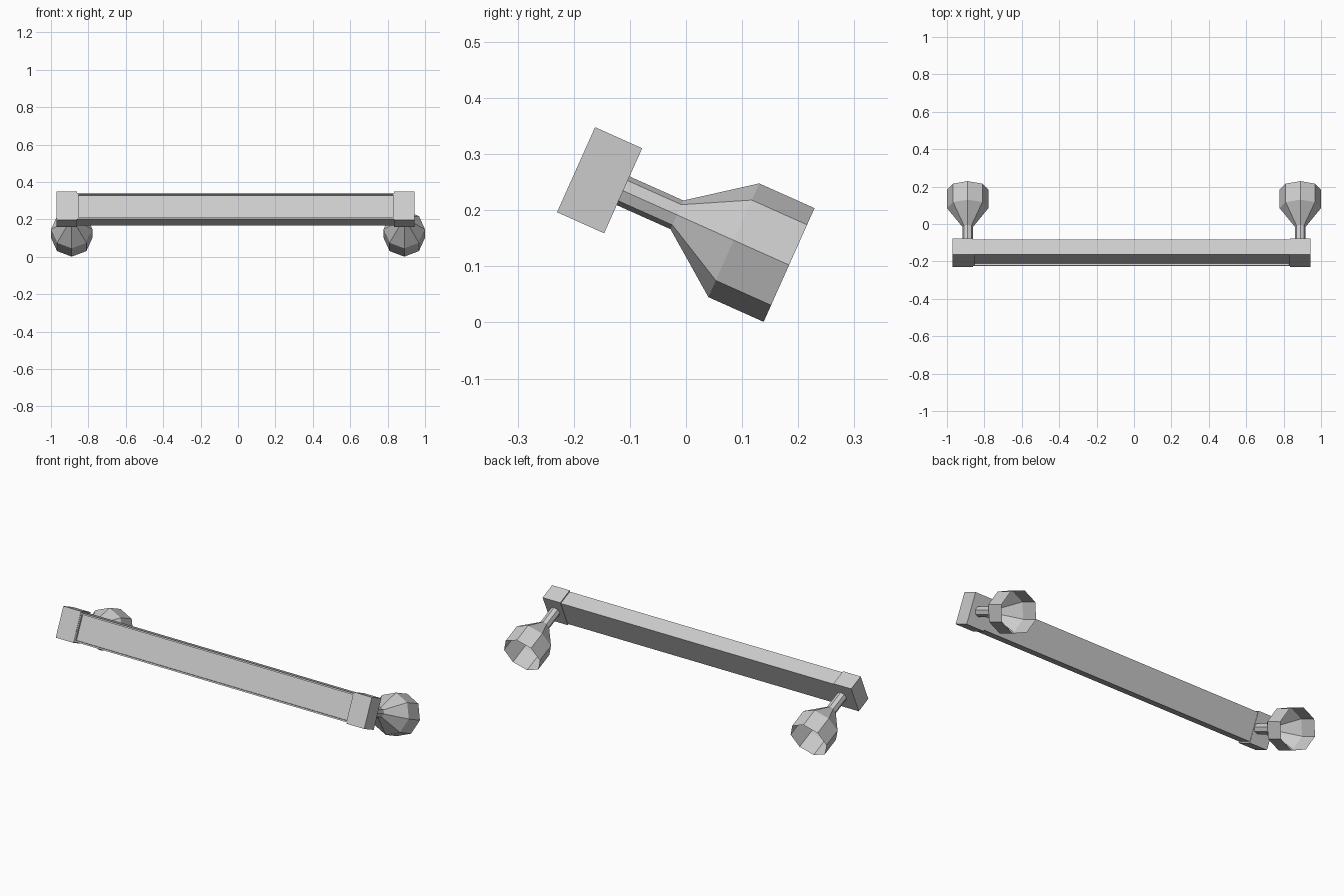
import bpy, bmesh, math
from mathutils import Matrix, Vector

cube = bpy.data.objects.get("Cube")
if cube:
    bpy.data.objects.remove(cube, do_unlink=True)

grey = bpy.data.materials.new("plain_grey")
grey.use_nodes = True
colour = (0.6, 0.6, 0.6, 1)
grey.diffuse_color = colour
grey.node_tree.nodes["Principled BSDF"].inputs["Base Color"].default_value = colour

# The whole rail leans back around its long axis
TILT = Matrix.Translation((0, -0.154, 0.2535)) @ Matrix.Rotation(math.radians(-24.1), 4, "X")


def finish(name, bm):
    mesh = bpy.data.meshes.new(name)
    bm.to_mesh(mesh)
    bm.free()
    mesh.materials.append(grey)
    obj = bpy.data.objects.new(name, mesh)
    obj.matrix_world = TILT
    bpy.context.collection.objects.link(obj)
    return obj


def box(x0, x1, depth, height):
    bm = bmesh.new()
    bmesh.ops.create_cube(bm, size=1)
    bmesh.ops.scale(bm, vec=(x1 - x0, depth, height), verts=bm.verts)
    bmesh.ops.translate(bm, vec=((x0 + x1) / 2, 0, 0), verts=bm.verts)
    return bm


# Long bar with a shallow recessed front panel
bm = box(-0.862, 0.838, 0.087, 0.152)
bm.normal_update()
front = [f for f in bm.faces if f.normal.y < -0.9]
bmesh.ops.inset_region(bm, faces=front, thickness=0.012)
bmesh.ops.inset_region(bm, faces=front, thickness=0.0005, depth=-0.01)
finish("bar", bm)

# Square end blocks
finish("right_end_block", box(-0.97, -0.86, 0.092, 0.166))
finish("left_end_block", box(0.835, 0.944, 0.092, 0.166))

# Eight-sided stem flaring into an open cup: (distance back, radius)
PROFILE = [(0.044, 0.028), (0.151, 0.028), (0.262, 0.111), (0.37, 0.111)]
SIDES = 8


def cup(name, x):
    bm = bmesh.new()
    rings = []
    for back, radius in PROFILE:
        angles = [math.tau * i / SIDES for i in range(SIDES)]
        rings.append([bm.verts.new(Vector((x + radius * math.cos(a), back, radius * math.sin(a))))
                      for a in angles])
    for a, b in zip(rings, rings[1:]):
        for i in range(SIDES):
            j = (i + 1) % SIDES
            bm.faces.new((a[i], b[i], b[j], a[j]))
    finish(name, bm)


cup("right_stem_cup", -0.889)
cup("left_stem_cup", 0.889)
